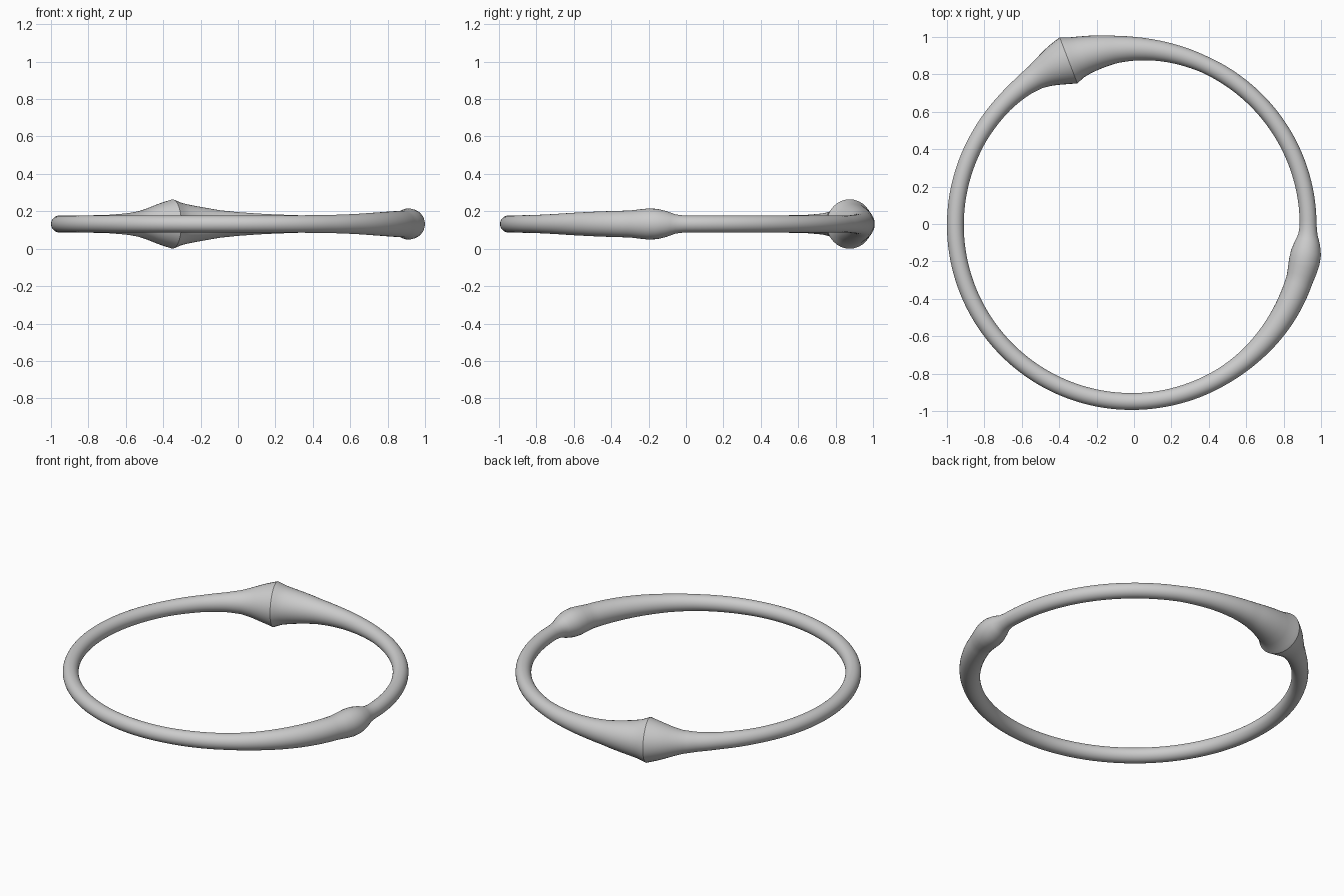
import bpy, bmesh
from math import cos, sin, radians, tau

if "Cube" in bpy.data.objects:
    bpy.data.objects.remove(bpy.data.objects["Cube"])

RING, CX, CY, CZ = 0.943, -0.012, -0.006, 0.132
THIN = 0.045
STEPS, SIDES = 240, 32

# Tube thickness by angle in degrees around the ring
PROFILE = [
    (-80, THIN), (-58, 0.048), (-48, 0.053), (-39, 0.06), (-32, 0.065),
    (-25, 0.069), (-18, 0.072), (-15, 0.078), (-12, 0.083), (-9, 0.081),
    (-6, 0.069), (-3, 0.051), (0, THIN),
    (66, THIN), (77, 0.051), (83, 0.056), (89, 0.063), (95, 0.073),
    (101, 0.09), (105, 0.102), (108, 0.113), (111, 0.132), (115, 0.112),
    (120, 0.083), (123, 0.069), (128, 0.057), (136, 0.049), (150, THIN),
    (280, THIN),
]


def thickness(angle):
    for (a, ra), (b, rb) in zip(PROFILE, PROFILE[1:]):
        if a <= angle <= b:
            return ra + (rb - ra) * (angle - a) / (b - a)
    return THIN


def sweep_ring(name):
    bm = bmesh.new()
    loops = []
    for i in range(STEPS):
        deg = -80 + 360 * i / STEPS
        # shift so one loop falls exactly on the collar's crest
        deg += 0.5
        t, r = radians(deg), thickness(deg)
        loop = []
        for j in range(SIDES):
            p = tau * j / SIDES
            d = RING + r * cos(p)
            loop.append(bm.verts.new((CX + d * cos(t), CY + d * sin(t), CZ + r * sin(p))))
        loops.append(loop)
    for i in range(STEPS):
        a, b = loops[i], loops[(i + 1) % STEPS]
        for j in range(SIDES):
            k = (j + 1) % SIDES
            bm.faces.new((a[j], b[j], b[k], a[k]))
    bmesh.ops.recalc_face_normals(bm, faces=bm.faces)
    mesh = bpy.data.meshes.new(name)
    bm.to_mesh(mesh)
    bm.free()
    obj = bpy.data.objects.new(name, mesh)
    bpy.context.collection.objects.link(obj)
    return obj


# One plain grey metal
grey = bpy.data.materials.new("grey")
grey.use_nodes = True
colour = (0.6, 0.6, 0.6, 1)
grey.diffuse_color = colour
grey.node_tree.nodes["Principled BSDF"].inputs["Base Color"].default_value = colour

# Bangle with a flared collar and a smaller knob
bangle = sweep_ring("bangle")
bangle.data.materials.append(grey)
bpy.context.view_layer.objects.active = bangle
bangle.select_set(True)
bpy.ops.object.shade_smooth_by_angle(angle=radians(25))
